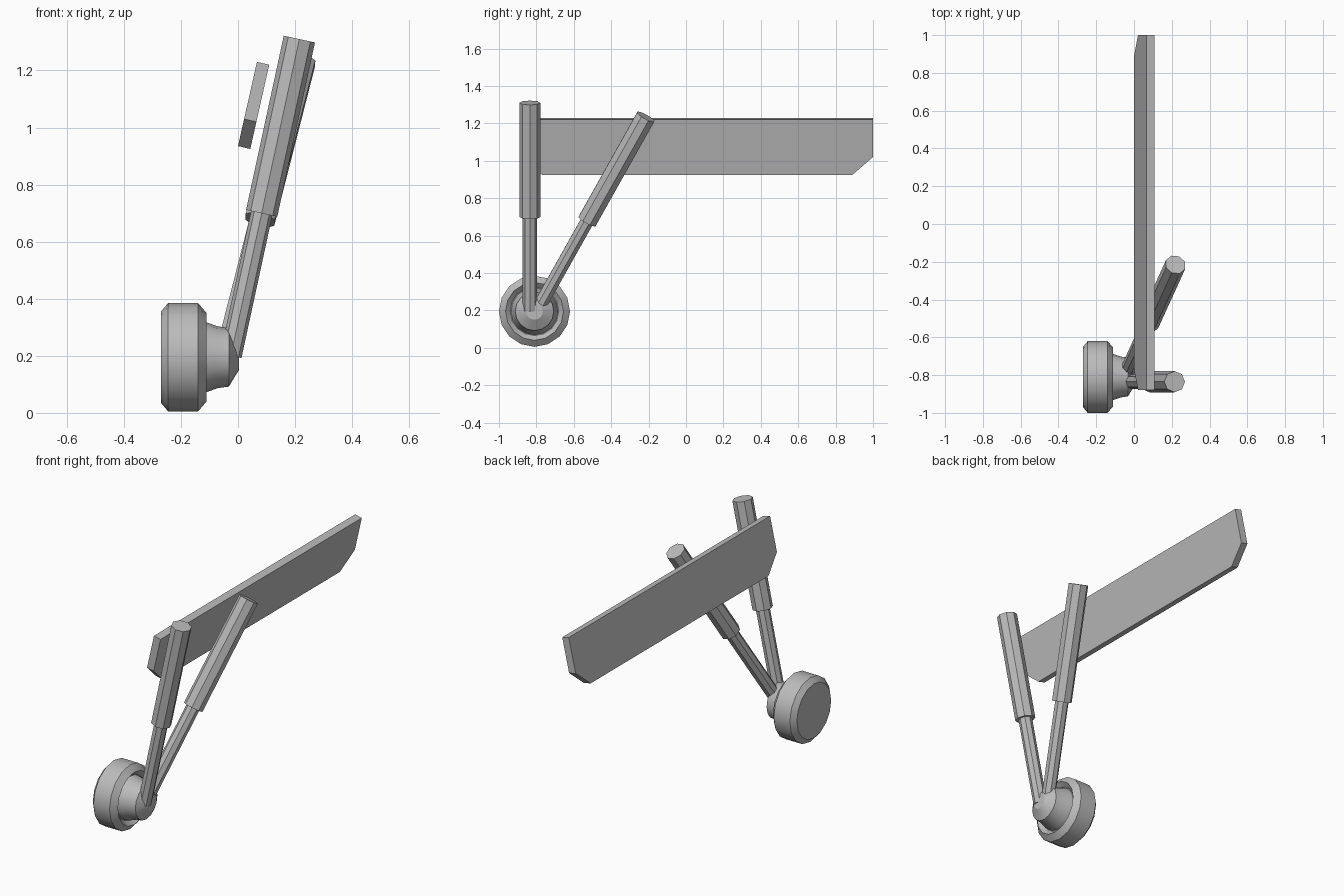
import bpy, bmesh, math
from mathutils import Vector

cube = bpy.data.objects.get("Cube")
if cube:
    bpy.data.objects.remove(cube, do_unlink=True)

grey = bpy.data.materials.new("plain_grey")
grey.use_nodes = True
colour = (0.5, 0.5, 0.5, 1)
grey.diffuse_color = colour
grey.node_tree.nodes["Principled BSDF"].inputs["Base Color"].default_value = colour


def make_object(name, bm, smooth=False):
    bmesh.ops.recalc_face_normals(bm, faces=bm.faces)
    mesh = bpy.data.meshes.new(name)
    bm.to_mesh(mesh)
    bm.free()
    mesh.materials.append(grey)
    obj = bpy.data.objects.new(name, mesh)
    bpy.context.collection.objects.link(obj)
    if smooth:
        bpy.ops.object.select_all(action="DESELECT")
        obj.select_set(True)
        bpy.context.view_layer.objects.active = obj
        bpy.ops.object.shade_smooth_by_angle(angle=math.radians(30))
    return obj


def lathe_x(name, profile, centre, sides=16):
    """Closed solid turned about the x axis from (x, radius) pairs."""
    bm = bmesh.new()
    rings = []
    for x, r in profile:
        angles = [math.tau * i / sides for i in range(sides)]
        rings.append([bm.verts.new((x, centre[0] + r * math.cos(a),
                                    centre[1] + r * math.sin(a))) for a in angles])
    for low, high in zip(rings, rings[1:]):
        for i in range(sides):
            j = (i + 1) % sides
            bm.faces.new((low[i], low[j], high[j], high[i]))
    bm.faces.new(rings[0])
    bm.faces.new(rings[-1])
    return make_object(name, bm, smooth=True)


def rod(name, start, end, radius, sides=8):
    """Flat-sided rod between two points."""
    start, end = Vector(start), Vector(end)
    axis = end - start
    bm = bmesh.new()
    bmesh.ops.create_cone(bm, cap_ends=True, segments=sides, radius1=radius,
                          radius2=radius, depth=axis.length)
    obj = make_object(name, bm)
    obj.rotation_mode = "QUATERNION"
    obj.rotation_quaternion = axis.to_track_quat("Z", "Y")
    obj.location = (start + end) / 2
    return obj


# Wheel: chamfered tyre with a recess around a tapering hub
axle = (-0.81, 0.195)
lathe_x("tyre", [(-0.27, 0.16), (-0.245, 0.19), (-0.14, 0.19),
                 (-0.11, 0.155), (-0.135, 0.13)], axle)
lathe_x("hub", [(-0.16, 0.13), (-0.11, 0.122), (-0.07, 0.108),
                (-0.032, 0.103), (0.003, 0.045)], axle)

# Two telescopic struts: thin lower piston, thicker upper sleeve
struts = {
    "front": ((-0.025, -0.835, 0.2), (0.215, -0.835, 1.31)),
    "rear": ((-0.04, -0.785, 0.22), (0.22, -0.215, 1.235)),
}
for side, (foot, top) in struts.items():
    joint = Vector(foot).lerp(Vector(top), 0.45)
    rod(side + "_strut_piston", foot, joint.lerp(Vector(top), 0.1), 0.038)
    rod(side + "_strut_sleeve", joint, top, 0.056)

# Leaning door panel with clipped lower corners
outline = [(-0.88, 1.03), (-0.77, 0.935), (0.89, 0.935),
           (1.0, 1.03), (1.0, 1.23), (-0.88, 1.23)]
lean = 0.225
bm = bmesh.new()
panel = bm.faces.new([bm.verts.new(((z - 0.935) * lean, y, z)) for y, z in outline])
extruded = bmesh.ops.extrude_face_region(bm, geom=[panel])["geom"]
bmesh.ops.translate(bm, vec=(0.043, 0, -0.01),
                    verts=[v for v in extruded if isinstance(v, bmesh.types.BMVert)])
make_object("door_panel", bm)
